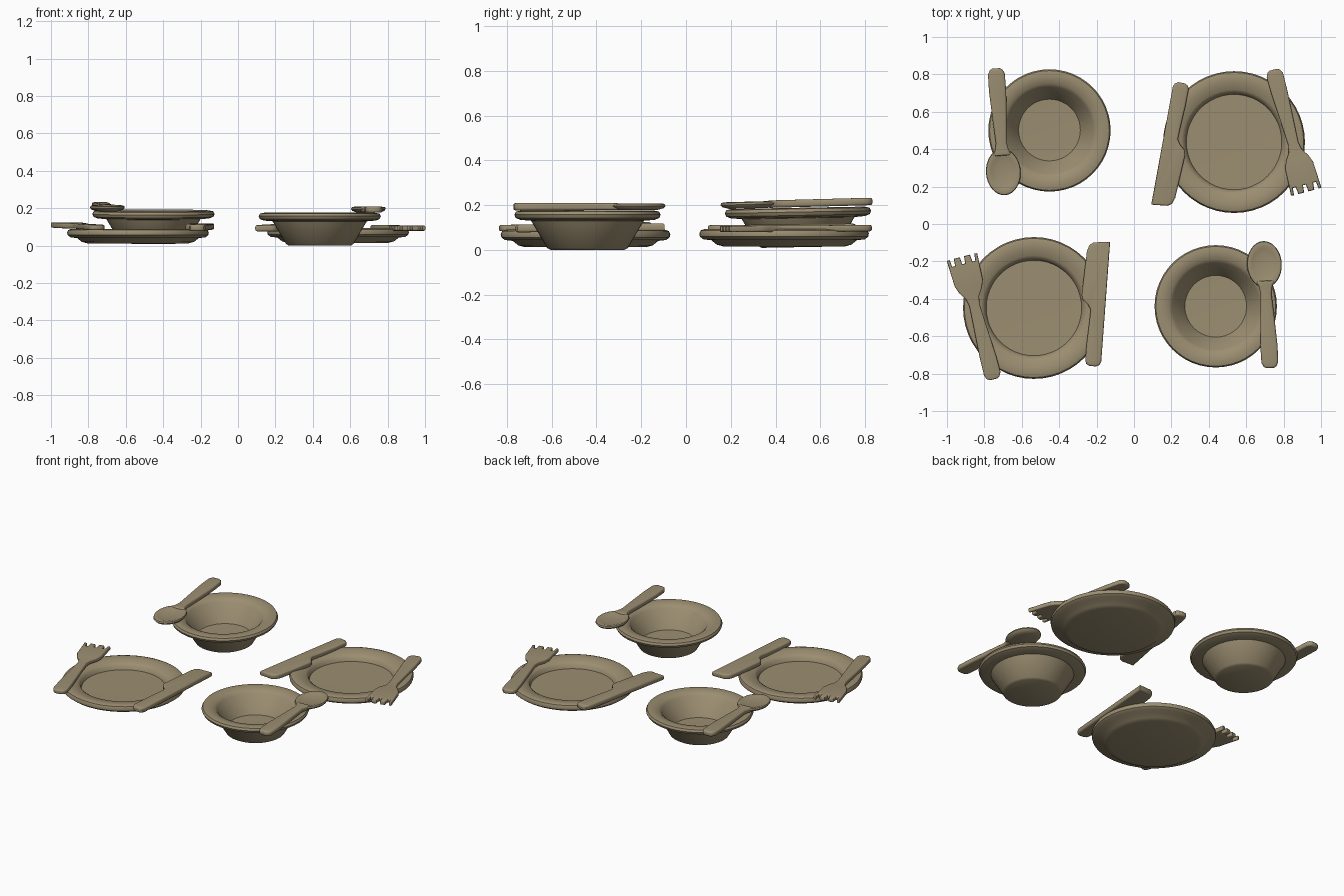
import bpy, bmesh, math
from mathutils import Matrix, Vector

if "Cube" in bpy.data.objects:
    bpy.data.objects.remove(bpy.data.objects["Cube"])

clay = bpy.data.materials.new("clay_brown")
clay.use_nodes = True
tone = (0.33, 0.27, 0.165, 1)
clay.diffuse_color = tone
clay.node_tree.nodes["Principled BSDF"].inputs["Base Color"].default_value = tone


def lathe(bm, profile, center=(0, 0, 0), stretch=1.0, sides=48):
    """Spin a (radius, height) profile around z; both profile ends lie on the axis."""
    part = bmesh.new()
    verts = [part.verts.new((r, 0, z)) for r, z in profile]
    edges = [part.edges.new(pair) for pair in zip(verts, verts[1:])]
    bmesh.ops.spin(part, geom=verts + edges, cent=(0, 0, 0), axis=(0, 0, 1),
                   angle=math.tau, steps=sides, use_duplicate=False)
    bmesh.ops.remove_doubles(part, verts=part.verts, dist=1e-5)
    bmesh.ops.recalc_face_normals(part, faces=part.faces)
    part.transform(Matrix.Translation(center) @ Matrix.Diagonal((1, stretch, 1, 1)))
    merge(bm, part)


def slab(bm, outline, thickness, bevel):
    """Extrude an outline upward and round its top and bottom rims."""
    part = bmesh.new()
    base = part.faces.new([part.verts.new((x, y, 0)) for x, y in outline])
    grown = bmesh.ops.extrude_face_region(part, geom=[base], use_keep_orig=True)
    top = [v for v in grown["geom"] if isinstance(v, bmesh.types.BMVert)]
    bmesh.ops.translate(part, verts=top, vec=(0, 0, thickness))
    bmesh.ops.recalc_face_normals(part, faces=part.faces)
    rims = [e for e in part.edges if abs(e.verts[0].co.z - e.verts[1].co.z) < 1e-6]
    bmesh.ops.bevel(part, geom=rims, offset=bevel, segments=3, profile=0.5,
                    affect='EDGES', clamp_overlap=True)
    bmesh.ops.triangulate(part, faces=[f for f in part.faces if len(f.verts) > 4])
    merge(bm, part)


def merge(bm, part):
    temp = bpy.data.meshes.new("temp")
    part.to_mesh(temp)
    part.free()
    bm.from_mesh(temp)
    bpy.data.meshes.remove(temp)


def finish(name, bm, matrix):
    mesh = bpy.data.meshes.new(name)
    bm.to_mesh(mesh)
    bm.free()
    mesh.materials.append(clay)
    obj = bpy.data.objects.new(name, mesh)
    bpy.context.collection.objects.link(obj)
    obj.matrix_world = matrix
    bpy.ops.object.select_all(action='DESELECT')
    obj.select_set(True)
    bpy.context.view_layer.objects.active = obj
    bpy.ops.object.shade_smooth_by_angle(angle=math.radians(40))


def lay(tail, head):
    """Place a utensil whose handle starts at tail and points at head."""
    y = (Vector(head) - Vector(tail)).normalized()
    x = y.cross(Vector((0, 0, 1))).normalized()
    z = x.cross(y)
    return Matrix.Translation(tail) @ Matrix((x, y, z)).transposed().to_4x4()


def mirrored(side, tip=()):
    """Close a (y, half width) list into a symmetric outline."""
    right = [(w, y) for y, w in side]
    return right + list(tip) + [(-x, y) for x, y in reversed(right)]


# Dish profiles, from the centre of the underside to the centre of the floor
PLATE = [(0, .012), (.27, .012), (.3, .02), (.325, .04), (.36, .044), (.376, .056),
         (.379, .07), (.372, .084), (.355, .09), (.32, .086), (.28, .077),
         (.264, .066), (.255, .04), (0, .038)]
BOWL = [(0, 0), (.165, 0), (.18, .008), (.252, .13), (.3, .134), (.32, .142),
        (.327, .157), (.32, .171), (.295, .176), (.25, .167), (.232, .152),
        (.165, .036), (0, .032)]
SPOON_CUP = [(0, 0), (.065, 0), (.086, .008), (.093, .018), (.09, .027), (.08, .03),
             (.065, .024), (.04, .019), (0, .017)]


def dish(name, profile, place, tilt=0.0):
    bm = bmesh.new()
    lathe(bm, profile)
    finish(name, bm, Matrix.Translation(place) @ Matrix.Rotation(tilt, 4, 'X'))


def spoon(name, tail, head):
    bm = bmesh.new()
    lathe(bm, SPOON_CUP, center=(0, .555, 0), stretch=1.34, sides=32)
    handle = [(0, .02), (.008, .034), (.03, .045), (.12, .046), (.28, .037),
              (.4, .029), (.44, .037), (.468, .052)]
    slab(bm, mirrored(handle), .033, .011)
    finish(name, bm, lay(tail, head))


def fork(name, tail, head):
    bm = bmesh.new()
    side = [(0, .02), (.008, .034), (.03, .045), (.12, .044), (.28, .035), (.41, .028),
            (.45, .036), (.49, .062), (.53, .077), (.675, .084)]
    # Three notches leave four tines
    notches = []
    for x in (.056, 0, -.056):
        notches += [(x + .012, .677), (x + .008, .638), (x - .008, .638), (x - .012, .677)]
    slab(bm, mirrored(side, notches), .028, .008)
    finish(name, bm, lay(tail, head))


def knife(name, tail, head):
    bm = bmesh.new()
    outline = [(.018, 0), (.036, .01), (.043, .03), (.043, .67), (-.045, .66),
               (-.066, .645), (-.077, .61), (-.088, .375), (-.08, .35), (-.05, .325),
               (-.034, .3), (-.036, .24), (-.042, .12), (-.043, .03), (-.036, .01),
               (-.018, 0)]
    slab(bm, outline, .034, .01)
    finish(name, bm, lay(tail, head))


# Bowls with spoons resting on their rims
dish("front_left_bowl", BOWL, (.437, -.44, 0))
spoon("front_left_spoon", (.728, -.77, .176), (.69, -.09, .178))
dish("back_right_bowl", BOWL, (-.452, .503, .012), .018)
spoon("back_right_spoon", (-.738, .832, .2), (-.69, .16, .182))

# Plates with a knife and fork each
dish("front_right_plate", PLATE, (-.535, -.449, 0))
fork("front_right_fork", (-.75, -.83, .083), (-.922, -.168, .096))
knife("front_right_knife", (-.22, -.76, .078), (-.17, -.085, .085))
dish("back_left_plate", PLATE, (.535, .438, .003))
fork("back_left_fork", (.745, .825, .083), (.923, .165, .079))
knife("back_left_knife", (.255, .755, .083), (.136, .105, .076))
